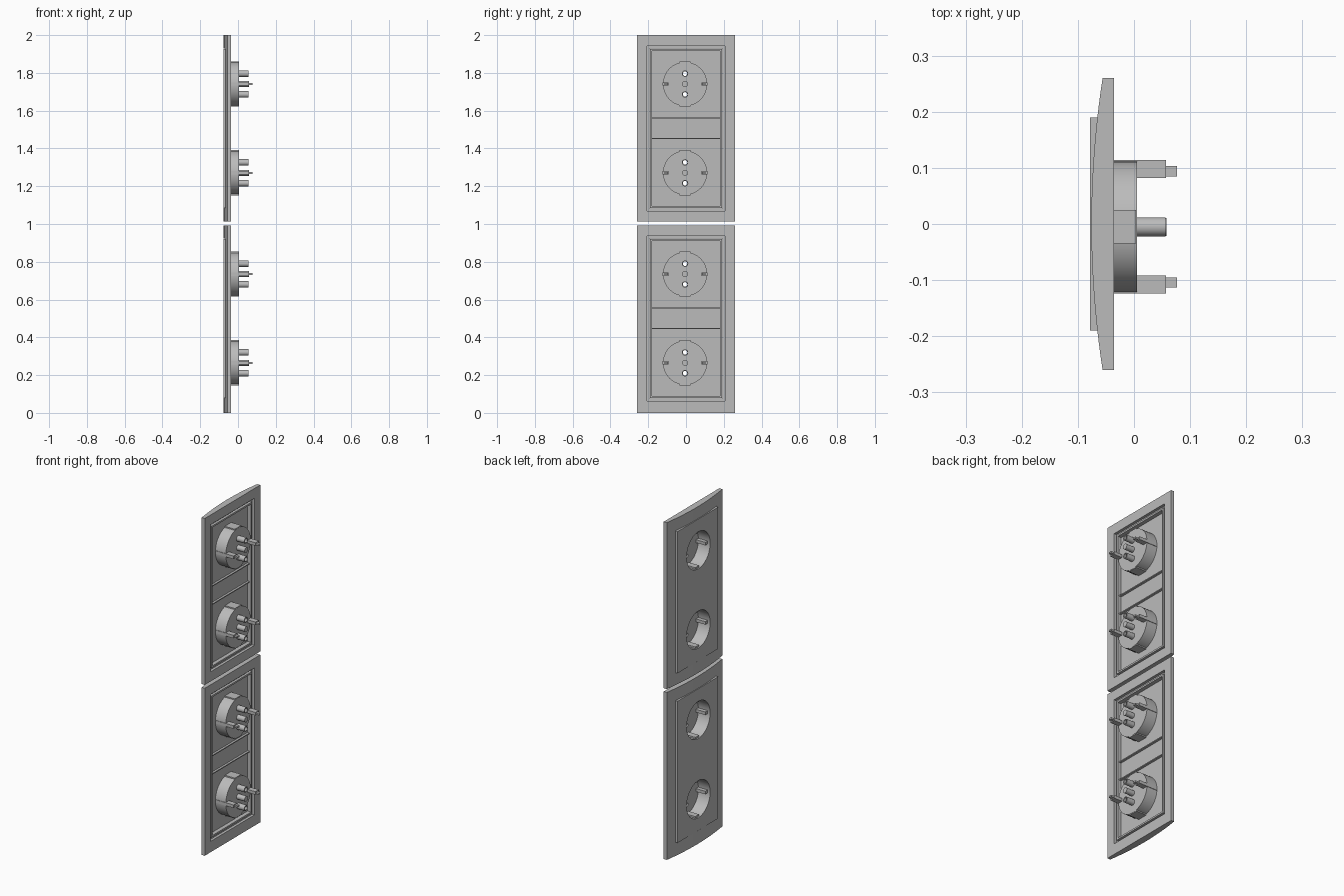
import bpy, bmesh, math
from mathutils import Matrix

if "Cube" in bpy.data.objects:
    bpy.data.objects.remove(bpy.data.objects["Cube"])

grey = bpy.data.materials.new("light_grey_plastic")
grey.use_nodes = True
GREY = (0.5, 0.5, 0.5, 1)
grey.diffuse_color = GREY
grey.node_tree.nodes["Principled BSDF"].inputs["Base Color"].default_value = GREY

# Local x, y, z become world y, z, x
TO_WALL = Matrix(((0, 0, 1, 0), (1, 0, 0, 0), (0, 1, 0, 0), (0, 0, 0, 1)))
CUP_Y = -0.005


def circle(y, z, r, n=40):
    return [(y + r * math.cos(math.tau * i / n), z + r * math.sin(math.tau * i / n))
            for i in range(n)]


def rect(y, z, hy, hz):
    return [(y - hy, z - hz), (y + hy, z - hz), (y + hy, z + hz), (y - hy, z + hz)]


def smooth(ob):
    bpy.ops.object.select_all(action="DESELECT")
    ob.select_set(True)
    bpy.context.view_layer.objects.active = ob
    bpy.ops.object.shade_smooth_by_angle(angle=math.radians(30))


def add_object(name, mesh):
    ob = bpy.data.objects.new(name, mesh)
    mesh.materials.clear()
    mesh.materials.append(grey)
    bpy.context.collection.objects.link(ob)
    return ob


def plate(name, outlines, x0, x1):
    """Outline with holes in the y-z plane, extruded from x0 to x1."""
    curve = bpy.data.curves.new(name, "CURVE")
    curve.dimensions = "2D"
    curve.fill_mode = "BOTH"
    curve.extrude = (x1 - x0) / 2
    for pts in outlines:
        spline = curve.splines.new("POLY")
        spline.points.add(len(pts) - 1)
        for p, (y, z) in zip(spline.points, pts):
            p.co = (y, z, 0, 1)
        spline.use_cyclic_u = True
    temp = bpy.data.objects.new(name + "_curve", curve)
    mesh = bpy.data.meshes.new_from_object(temp)
    bpy.data.objects.remove(temp)
    mesh.transform(Matrix.Translation(((x0 + x1) / 2, 0, 0)) @ TO_WALL)
    bm = bmesh.new()
    bm.from_mesh(mesh)
    bmesh.ops.remove_doubles(bm, verts=bm.verts, dist=1e-5)
    bmesh.ops.recalc_face_normals(bm, faces=bm.faces)
    bm.to_mesh(mesh)
    bm.free()
    ob = add_object(name, mesh)
    smooth(ob)
    return ob


def frame(name, z0, z1, zc):
    """Surround with a bowed front, cut open for the panel."""
    n = 20
    ys = [-0.26 + 0.52 * i / n for i in range(n + 1)]
    profile = [(-0.076 + 0.02 * (y / 0.26) ** 2, y) for y in ys]
    profile += [(-0.036, 0.26), (-0.036, -0.26)]
    bm = bmesh.new()
    face = bm.faces.new([bm.verts.new((x, y, z0)) for x, y in profile])
    ext = bmesh.ops.extrude_face_region(bm, geom=[face])
    bmesh.ops.translate(bm, vec=(0, 0, z1 - z0),
                        verts=[v for v in ext["geom"] if isinstance(v, bmesh.types.BMVert)])
    bmesh.ops.recalc_face_normals(bm, faces=bm.faces)
    mesh = bpy.data.meshes.new(name)
    bm.to_mesh(mesh)
    bm.free()
    ob = add_object(name, mesh)
    cutters = [plate("opening_cutter", [rect(0, zc, 0.192, 0.422)], -0.1, 0),
               plate("step_cutter", [rect(0, zc, 0.206, 0.436)], -0.052, 0)]
    for c in cutters:
        c.hide_render = True
        mod = ob.modifiers.new("cut", "BOOLEAN")
        mod.object = c
        mod.solver = "EXACT"
        bpy.context.view_layer.objects.active = ob
        bpy.ops.object.modifier_apply(modifier=mod.name)
        bpy.data.objects.remove(c)
    smooth(ob)


def socket(tag, z):
    y = CUP_Y
    holes = [circle(y, z + s * 0.055, 0.012, 16) for s in (-1, 1)]
    # Cup wall and pierced floor
    plate(tag + "_cup_wall", [circle(y, z, 0.117), circle(y, z, 0.110)], -0.076, -0.001)
    plate(tag + "_cup_floor", [circle(y, z, 0.117)] + holes, -0.001, 0.005)
    # Contact tubes and centre screw post
    for s, side in ((-1, "lower"), (1, "upper")):
        zt = z + s * 0.055
        plate(f"{tag}_{side}_contact_tube",
              [circle(y, zt, 0.017, 16), circle(y, zt, 0.012, 16)], 0.005, 0.056)
        # Guide ribs inside the cup and their outer blocks
        plate(f"{tag}_{side}_guide_rib", [rect(y, z + s * 0.106, 0.018, 0.007)], -0.07, 0)
        plate(f"{tag}_{side}_guide_block", [rect(y, z + s * 0.114, 0.03, 0.006)], -0.062, 0.004)
    plate(tag + "_screw_post", [circle(y, z, 0.016, 16)], -0.004, 0.058)
    # Earth clips at both sides
    for s, side in ((-1, "right"), (1, "left")):
        plate(f"{tag}_{side}_earth_clip", [rect(y + s * 0.103, z, 0.016, 0.009)], -0.062, 0.057)
        plate(f"{tag}_{side}_earth_tip", [rect(y + s * 0.099, z, 0.009, 0.005)], 0.057, 0.077)


# Two double outlets, one above the other
for tag, z0, z1, zc in (("lower", 0, 0.993, 0.5), ("upper", 1.013, 2, 1.506)):
    frame(tag + "_frame", z0, z1, zc)
    centres = [zc - 0.235, zc + 0.235]
    plate(tag + "_panel", [rect(0, zc, 0.190, 0.420)]
          + [circle(CUP_Y, z, 0.110) for z in centres], -0.078, -0.063)
    plate(tag + "_panel_lip", [rect(0, zc, 0.190, 0.420), rect(0, zc, 0.180, 0.410)],
          -0.063, -0.040)
    for s in (-1, 1):
        plate(f"{tag}_panel_rib_{'top' if s > 0 else 'bottom'}",
              [rect(0, zc + s * 0.054, 0.180, 0.003)], -0.063, -0.050)
    for z, pos in zip(centres, ("bottom", "top")):
        socket(f"{tag}_{pos}_socket", z)
